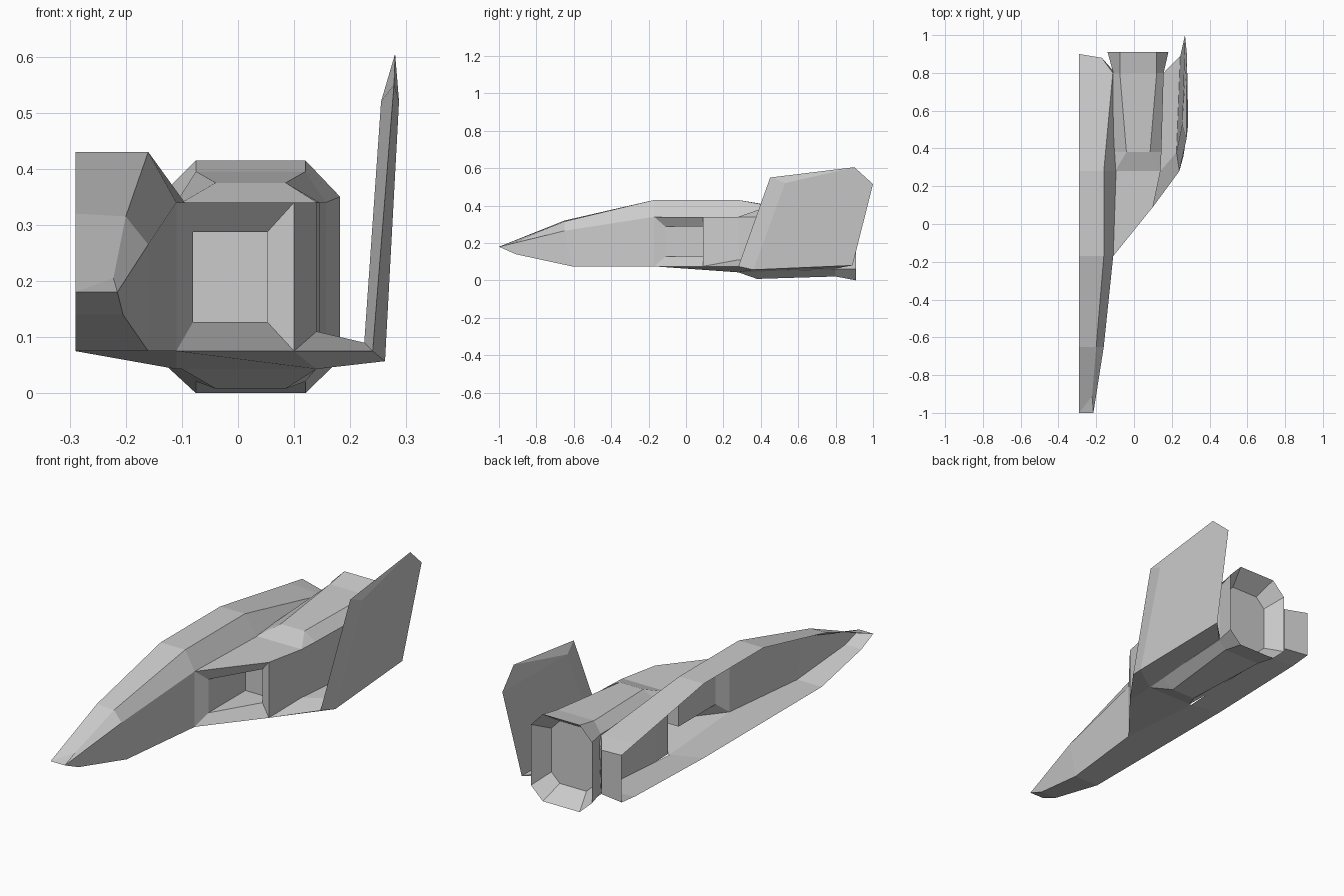
import bpy, bmesh
from mathutils import Vector

if "Cube" in bpy.data.objects:
    bpy.data.objects.remove(bpy.data.objects["Cube"])


def make_part(name, faces, core, inward=False):
    """Mesh from faces given as coordinate tuples, facing away from the core point."""
    bm = bmesh.new()
    for f in faces:
        pts = []
        for p in f:
            if p not in pts:
                pts.append(p)
        if len(pts) > 2:
            bm.faces.new([bm.verts.new(p) for p in pts])
    bmesh.ops.remove_doubles(bm, verts=bm.verts[:], dist=0.0005)
    bmesh.ops.recalc_face_normals(bm, faces=bm.faces[:])
    bm.normal_update()
    out = sum(f.normal.dot(f.calc_center_median() - Vector(core)) * f.calc_area()
              for f in bm.faces)
    if (out < 0) != inward:
        bmesh.ops.reverse_faces(bm, faces=bm.faces[:])
    me = bpy.data.meshes.new(name)
    bm.to_mesh(me)
    bm.free()
    ob = bpy.data.objects.new(name, me)
    bpy.context.scene.collection.objects.link(ob)
    return ob


def loft(rings, closed=True, cap=False):
    faces = []
    for a, b in zip(rings, rings[1:]):
        n = len(a)
        for i in range(n if closed else n - 1):
            j = (i + 1) % n
            faces.append((a[i], a[j], b[j], b[i]))
    if cap:
        faces.append(tuple(rings[-1]))
    return faces


# Fuselage half shell, open along the centre plane: lengthwise lines
C = -0.29
top = [(C, -1, .18), (C, -.65, .32), (C, -.17, .43), (C, .28, .43), (C, .8, .342), (C, .9, .325)]
ridge = [(-.222, -.91, .205), (-.2, -.65, .315), (-.16, -.17, .43), (-.16, .28, .43),
         (-.112, .8, .335), (-.17, .88, .31)]
shoulder = [(-.215, -1, .18), (-.16, -.65, .265), (-.11, -.17, .34), (-.095, .28, .34),
            (-.1, .8, .31), (-.17, .88, .29)]
chine = [(-.205, -.91, .14), (-.16, -.61, .075), (-.11, -.17, .075), (-.11, .28, .043),
         (-.11, .8, .075), (-.17, .88, .1)]
keel = [(C, -.91, .14), (C, -.61, .075), (C, -.17, .075), (C, .28, .075), (C, .8, .09), (C, .9, .1)]
hull = loft([top, ridge, shoulder], closed=False)
hull += loft([shoulder[:3], chine[:3]], closed=False)
hull += loft([shoulder[4:], chine[4:]], closed=False)
hull += loft([chine, keel], closed=False)
hull += [(top[0], ridge[0], shoulder[0]), (shoulder[0], chine[0], keel[0], top[0])]
hull += [(top[5], ridge[5], shoulder[5], chine[5], keel[5])]
make_part("fuselage", hull, (C, -.1, .22))

# Intake shroud: top deck, outer side wall
lip_in, lip_out, lip_low = (-.11, -.17, .34), (.1, .09, .34), (.1, .09, .075)
make_part("intake_shroud", [
    (lip_in, lip_out, (.14, .28, .34), (-.095, .28, .34)),
    (lip_out, lip_low, (.14, .28, .1), (.14, .28, .34))], (-.1, .2, .15))


# Intake duct, tapering then running straight back
def duct_ring(x0, y0, x1, y1, z0, z1):
    return [(x0, y0, z0), (x1, y1, z0), (x1, y1, z1), (x0, y0, z1)]


make_part("intake_duct", loft([duct_ring(-.11, -.17, .1, .09, .075, .34),
                               duct_ring(-.08, -.11, .052, .11, .127, .287),
                               duct_ring(-.08, .17, .052, .17, .127, .287)], cap=True),
          (-.015, .08, .207), inward=True)


# Engine nacelle with flared eight-sided nozzle
def octagon(y, x0, x1, z0, z1, tx0, tx1, s0, s1):
    return [(tx0, y, z1), (tx1, y, z1), (x1, y, s1), (x1, y, s0),
            (tx1, y, z0), (tx0, y, z0), (x0, y, s0), (x0, y, s1)]


rim = octagon(.91, -.14, .182, 0, .415, -.075, .12, .06, .35)
nacelle = [octagon(.28, -.1, .14, .043, .34, -.1, .14, .043, .34),
           octagon(.38, -.11, .145, .008, .375, -.04, .085, .05, .34),
           octagon(.8, -.11, .157, .021, .395, -.075, .12, .06, .34), rim]
make_part("engine_nacelle", loft(nacelle), (.02, .6, .2))
throat = [(.021 + (x - .021) * .72, .82, .207 + (z - .207) * .72) for x, y, z in rim]
make_part("nozzle_recess", loft([rim, throat], cap=True), (.021, .87, .207), inward=True)

# Wing stub between nacelle and fin, with the belly panels
tip, out_b, in_b, trail_b = (.24, .28, .075), (.262, .36, .057), (.225, .38, .09), (.245, .89, .08)
make_part("wing", [
    (lip_low, tip, in_b, (.14, .28, .11)),
    ((.14, .28, .11), in_b, trail_b, (.157, .8, .09)),
    ((.157, .8, .09), trail_b, (.157, .8, .065)),
    ((-.11, -.17, .075), lip_low, (.14, .28, .043), (-.11, .28, .043)),
    (lip_low, tip, out_b, (.14, .28, .043)),
    ((.14, .28, .043), out_b, trail_b, (.157, .8, .065))], (.15, .4, .08))

# Upright tail fin with diamond section and pointed cap
base = [tip, out_b, trail_b, in_b]
upper = [(.278, .45, .55), (.287, .53, .52), (.27, 1, .515), (.255, .53, .52)]
apex = (.28, .9, .605)
fin = loft([base, upper])
fin += [(upper[i], upper[(i + 1) % 4], apex) for i in range(4)]
make_part("tail_fin", fin, (.26, .65, .3))
